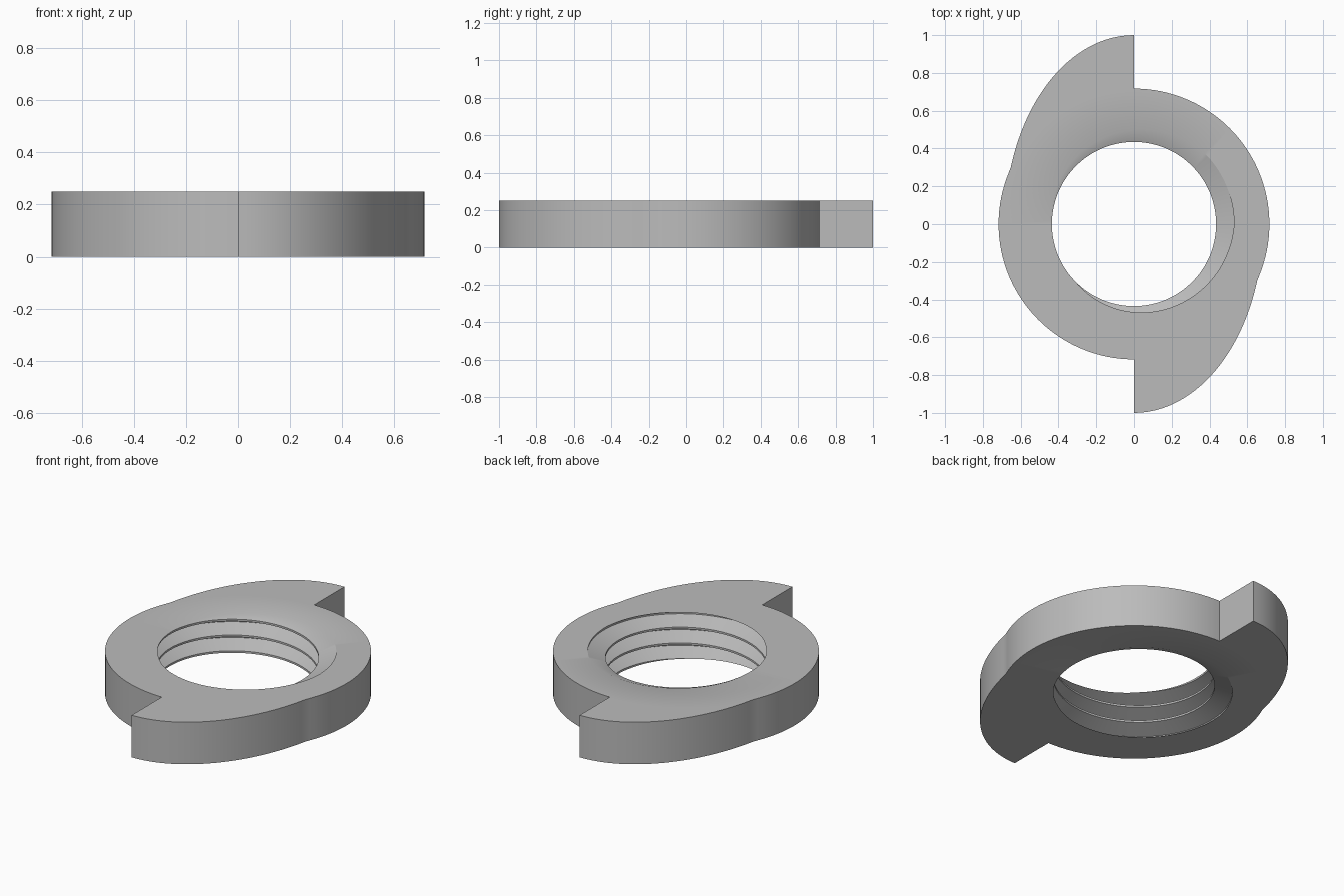
import bpy
import bmesh
from math import cos, sin, pi, radians, floor, hypot

cube = bpy.data.objects.get("Cube")
if cube:
    bpy.data.objects.remove(cube, do_unlink=True)

HEIGHT = 0.25
RING = 0.717            # plain outer radius
TOOTH_A, TOOTH_B = 0.684, 1.0   # half axes of the tooth ellipse
CREST, ROOT = 0.435, 0.53       # thread radii
PITCH, PHASE = 0.094, 0.598
FLAT = 1 / 16           # half width of crest and root flats, in pitches
STEPS = 40              # segments per quadrant


def thread_radius(angle, z):
    u = z / PITCH - angle / (2 * pi) - PHASE
    dist = abs(u - floor(u + 0.5))          # 0 at the root, 0.5 at the crest
    t = min(max((dist - FLAT) / (0.5 - 2 * FLAT), 0), 1)
    return ROOT + (CREST - ROOT) * t


def outer_radius(angle, has_tooth):
    if not has_tooth:
        return RING
    ellipse = 1 / hypot(cos(angle) / TOOTH_A, sin(angle) / TOOTH_B)
    return max(RING, ellipse)


def section(bm, angle, has_tooth):
    """Closed radial cross-section: threaded bore, then the outer wall."""
    loop = []
    for turn in range(-2, 5):
        for offset in (-FLAT, FLAT, 0.5 - FLAT, 0.5 + FLAT):
            z = PITCH * (angle / (2 * pi) + PHASE + turn - 1 + offset)
            z = min(max(z, 0), HEIGHT)
            loop.append((thread_radius(angle, z), z))
    out = outer_radius(angle, has_tooth)
    loop += [(RING, HEIGHT), (out, HEIGHT), (out, 0), (RING, 0)]
    return [bm.verts.new((r * cos(angle), r * sin(angle), z)) for r, z in loop]


# Sweep the section round; the doubled sections between quadrants make the steps
bm = bmesh.new()
loops = []
for quadrant in range(4):
    for i in range(STEPS + 1):
        angle = (quadrant + i / STEPS) * pi / 2
        loops.append(section(bm, angle, quadrant % 2 == 1))
for a, b in zip(loops, loops[1:]):
    for j in range(len(a)):
        k = (j + 1) % len(a)
        bm.faces.new((a[j], a[k], b[k], b[j]))
bmesh.ops.remove_doubles(bm, verts=bm.verts, dist=1e-5)
bmesh.ops.dissolve_degenerate(bm, edges=bm.edges, dist=1e-5)
bmesh.ops.recalc_face_normals(bm, faces=bm.faces)

mesh = bpy.data.meshes.new("threaded_cam_ring")
bm.to_mesh(mesh)
bm.free()
ring = bpy.data.objects.new("threaded_cam_ring", mesh)
bpy.context.collection.objects.link(ring)

# Plain grey
grey = bpy.data.materials.new("grey")
grey.use_nodes = True
colour = (0.5, 0.5, 0.5, 1)
grey.diffuse_color = colour
grey.node_tree.nodes["Principled BSDF"].inputs["Base Color"].default_value = colour
mesh.materials.append(grey)

bpy.ops.object.select_all(action="DESELECT")
ring.select_set(True)
bpy.context.view_layer.objects.active = ring
bpy.ops.object.shade_smooth_by_angle(angle=radians(25))
